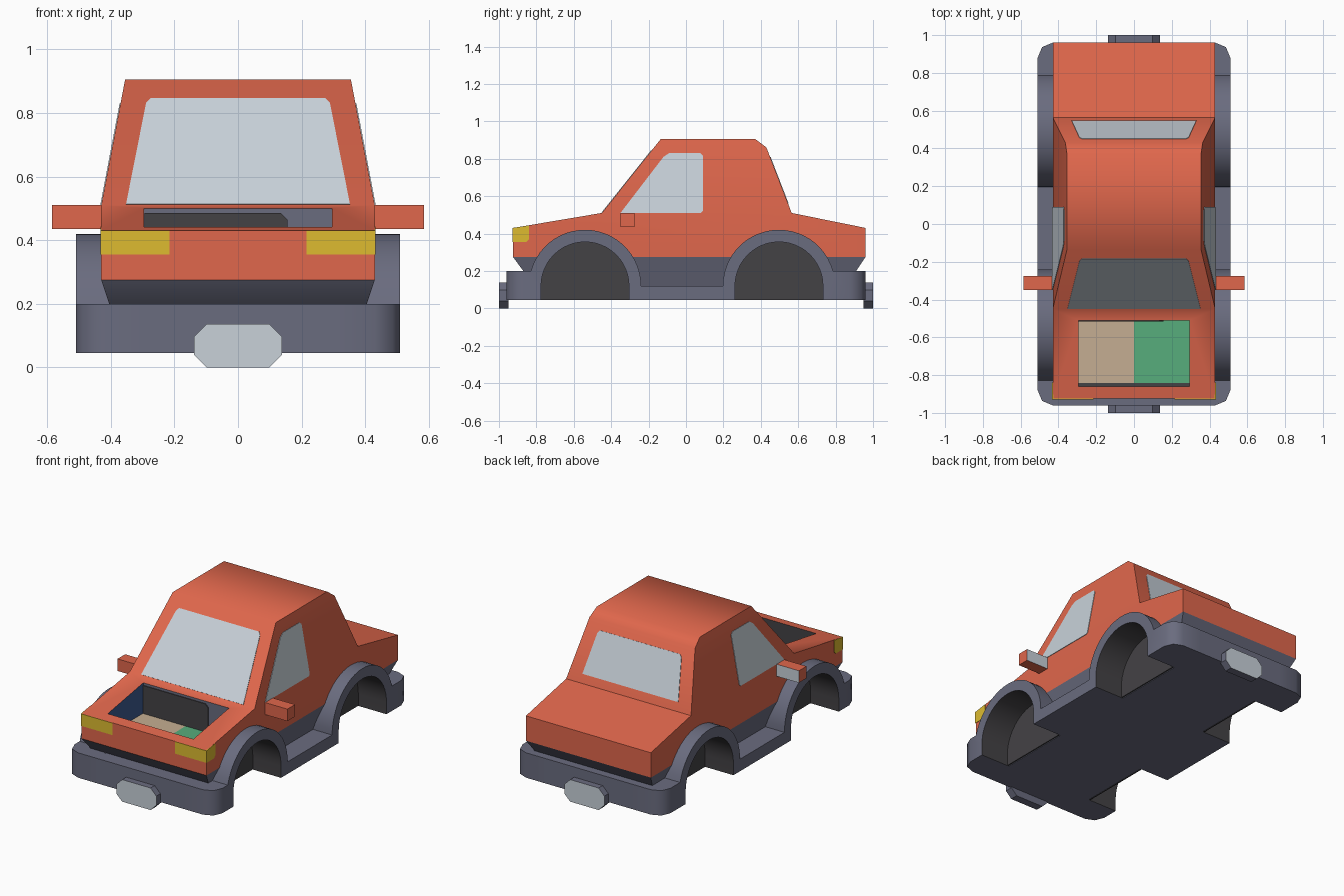
import bpy, bmesh
from math import sin, cos, radians, pi
from mathutils import Vector

cube = bpy.data.objects.get("Cube")
if cube:
    bpy.data.objects.remove(cube, do_unlink=True)


def material(name, hexcode):
    m = bpy.data.materials.new(name)
    m.use_nodes = True
    srgb = [int(hexcode[i:i + 2], 16) / 255 for i in (0, 2, 4)]
    col = [c / 12.92 if c < 0.04 else ((c + 0.055) / 1.055) ** 2.4 for c in srgb] + [1]
    m.diffuse_color = col
    m.node_tree.nodes["Principled BSDF"].inputs["Base Color"].default_value = col
    return m


ORANGE = material("orange paint", "E0674C")
SLATE = material("slate plastic", "6A6C7F")
CHARCOAL = material("charcoal", "444245")
GLASS = material("pale glass", "C8D1D9")
YELLOW = material("headlight yellow", "DDBB30")
TAN = material("engine tan", "C5AE92")
GREEN = material("engine green", "57AD7C")
BLUE = material("engine blue", "3C5A90")


def finish(name, bm, *mats):
    bmesh.ops.recalc_face_normals(bm, faces=bm.faces[:])
    me = bpy.data.meshes.new(name)
    bm.to_mesh(me)
    bm.free()
    ob = bpy.data.objects.new(name, me)
    bpy.context.collection.objects.link(ob)
    for m in mats:
        me.materials.append(m)
    return ob


def loft(rings):
    """Solid through rings with equal numbers of points."""
    bm = bmesh.new()
    vs = [[bm.verts.new(p) for p in r] for r in rings]
    n = len(vs[0])
    for a, b in zip(vs, vs[1:]):
        for i in range(n):
            bm.faces.new((a[i], a[(i + 1) % n], b[(i + 1) % n], b[i]))
    bm.faces.new(vs[0])
    bm.faces.new(vs[-1])
    return bm


def side_prism(profile, x0, x1):
    return loft([[(x, y, z) for y, z in profile] for x in (x0, x1)])


def box(name, lo, hi, *mats):
    (x0, y0, z0), (x1, y1, z1) = lo, hi
    return finish(name, side_prism([(y0, z0), (y1, z0), (y1, z1), (y0, z1)], x0, x1), *mats)


def panel(name, pts, mat):
    """Thin plate lying on the plane of the points."""
    p = [Vector(q) for q in pts]
    n = (p[1] - p[0]).cross(p[-1] - p[0]).normalized() * 0.003
    return finish(name, loft([[q - n for q in p], [q + n for q in p]]), mat)


def smooth(ob):
    bpy.ops.object.select_all(action='DESELECT')
    ob.select_set(True)
    bpy.context.view_layer.objects.active = ob
    bpy.ops.object.shade_smooth_by_angle(angle=radians(55))


def cut(ob, cutters):
    bpy.context.view_layer.objects.active = ob
    for c in cutters:
        mod = ob.modifiers.new("cut", 'BOOLEAN')
        mod.operation, mod.solver, mod.object = 'DIFFERENCE', 'EXACT', c
        bpy.ops.object.modifier_apply(modifier=mod.name)


AXLES = (-0.54, 0.497)
AXLE_Z, R_IN, R_OUT, BASE = 0.12, 0.235, 0.30, 0.045
WIDE, BELT, ROOF = 0.43, 0.51, 0.905


def half_width(z):
    return WIDE - max(0, z - BELT) * 0.19


def arc(y, r, a0, a1, n=24):
    angles = [radians(a0 + (a1 - a0) * i / n) for i in range(n + 1)]
    return [(y + r * cos(a), AXLE_Z + r * sin(a)) for a in angles]


def well_profile(y, r, bottom):
    return [(y - r, bottom)] + arc(y, r, 180, 0) + [(y + r, bottom)]


# Body shell: belt-line part and cabin share one outline
lower = [(0.565, BELT), (0.96, 0.43), (0.96, 0.275), (-0.925, 0.275), (-0.925, 0.43), (-0.45, BELT)]
upper = [(-0.135, ROOF), (0.37, ROOF), (0.43, 0.86)]
outline = lower + upper
bm = bmesh.new()
sides = [[bm.verts.new((s * half_width(z), y, z)) for y, z in outline] for s in (-1, 1)]
n = len(outline)
for i in range(n):
    j = (i + 1) % n
    bm.faces.new((sides[0][i], sides[0][j], sides[1][j], sides[1][i]))
for s in sides:
    bm.faces.new(s[:6])
    bm.faces.new(s[5:] + s[:1])
body = finish("body_shell", bm, ORANGE, SLATE, CHARCOAL, BLUE)

# Lower trim, tapering downwards
rings = []
for z in (0.275, 0.10):
    d = 0.275 - z
    w, f, b = WIDE - d / 3, -0.925 + d * 0.733, 0.96 - d * 0.667
    rings.append([(-w, f, z), (w, f, z), (w, b, z), (-w, b, z)])
trim = finish("lower_trim", loft(rings), SLATE)

# Cut wheel wells and engine bay
wells = [finish("well_cutter", side_prism(well_profile(y, 0.255, 0), s * 0.312, s * 0.6))
         for y in AXLES for s in (-1, 1)]
bay = box("bay_cutter", (-0.295, -0.86, 0.304), (0.295, -0.51, 0.7))
cut(body, wells + [bay])
cut(trim, wells)
for c in wells + [bay]:
    bpy.data.objects.remove(c, do_unlink=True)

# Engine bay colours, by wall direction
for f in body.data.polygons:
    c, nrm = f.center, f.normal
    if abs(c.x) < 0.297 and -0.862 < c.y < -0.508 and 0.3 < c.z < BELT:
        if abs(nrm.z) < 0.1:
            f.material_index = 3 if nrm.x > 0.9 else 2 if nrm.y > 0.9 else 1
        elif nrm.z > 0.999:
            f.material_index = 2
smooth(body)
smooth(trim)
box("bay_floor_right", (-0.295, -0.843, 0.303), (0, -0.51, 0.311), TAN)
box("bay_floor_left", (0, -0.843, 0.303), (0.295, -0.51, 0.311), GREEN)
panel("bay_back_panel", [(-0.294, -0.512, 0.311), (0.155, -0.512, 0.311), (0.155, -0.512, 0.465),
                         (0.135, -0.512, 0.485), (-0.294, -0.512, 0.485)], CHARCOAL)

# Chassis: centre block and side strips with bumpers, arches and sills
box("chassis_centre", (-0.305, -0.96, BASE), (0.305, 0.96, 0.2), SLATE)
strip = [(-0.96, BASE)]
for y in AXLES:
    strip += well_profile(y, R_IN, BASE)
strip += [(0.96, BASE), (0.96, 0.2)]
strip += arc(AXLES[1], R_OUT, 15.5, 180) + arc(AXLES[0], R_OUT, 0, 164.5) + [(-0.96, 0.2)]
for side, s in (("left", 1), ("right", -1)):
    bm = side_prism(strip, s * 0.30, s * 0.51)
    corners = [e for e in bm.edges
               if all(abs(v.co.x) > 0.5 and abs(v.co.y) > 0.95 for v in e.verts)]
    bmesh.ops.bevel(bm, geom=corners, offset=0.08, segments=2, profile=0.5, affect='EDGES')
    ob = finish(side + "_arches_and_sill", bm, SLATE, CHARCOAL)
    # Inner faces of the arches are charcoal
    for f in ob.data.polygons:
        c = f.center
        if abs(f.normal.x) < 0.1 and any(
                (c.y - y) ** 2 + max(0, c.z - AXLE_Z) ** 2 < 0.25 ** 2 for y in AXLES):
            if c.z > BASE + 0.01 and not AXLES[0] + 0.25 < c.y < AXLES[1] - 0.25:
                f.material_index = 1
    smooth(ob)
    for end, y in zip(("front", "rear"), AXLES):
        finish(f"{end}_{side}_well_wall",
               side_prism(well_profile(y, 0.24, BASE + 0.001), s * 0.308, s * 0.316), CHARCOAL)

    # Mirror with reflective rear face
    xs = sorted((s * 0.42, s * 0.585))
    ob = box(side + "_mirror", (xs[0], -0.35, 0.435), (xs[1], -0.275, 0.51), ORANGE, GLASS)
    for f in ob.data.polygons:
        f.material_index = int(f.normal.y > 0.9)

    # Headlight wrapping the corner
    panel(side + "_headlight_front", [(s * 0.215, -0.925, 0.355), (s * 0.432, -0.925, 0.355),
                                      (s * 0.432, -0.925, 0.43), (s * 0.215, -0.925, 0.43)], YELLOW)
    panel(side + "_headlight_side", [(s * WIDE, -0.928, 0.355), (s * WIDE, -0.855, 0.355),
                                     (s * WIDE, -0.84, 0.37), (s * WIDE, -0.84, 0.443),
                                     (s * WIDE, -0.928, 0.43)], YELLOW)

    # Side window
    shape = [(-0.35, BELT), (0.08, BELT), (0.09, 0.52), (0.09, 0.815), (0.075, 0.83),
             (-0.09, 0.83), (-0.12, 0.81)]
    panel(side + "_window", [(s * half_width(z), y, z) for y, z in shape], GLASS)


# Windscreen and rear window, lying on the sloping cabin faces
def slope_window(name, a, b, z0, z1, w0, w1):
    def at(x, z):
        return (x, a[0] + (b[0] - a[0]) * (z - a[1]) / (b[1] - a[1]), z)
    half = [(w0, z0), (w1 + 0.004, z1 - 0.015), (w1 - 0.01, z1)]
    panel(name, [at(x, z) for x, z in half] + [at(-x, z) for x, z in reversed(half)], GLASS)


slope_window("windscreen", (-0.45, BELT), (-0.135, ROOF), 0.512, 0.845, 0.352, 0.285)
slope_window("rear_window", (0.565, BELT), (0.43, 0.86), 0.56, 0.808, 0.33, 0.285)

# Eight-sided number plates with pale outer faces
quarter = [(0.138, 0.04), (0.138, 0.097), (0.098, 0.137)]
octagon = [(0.098, 0)] + quarter
octagon += [(-x, z) for x, z in reversed(octagon)]
for end, s in (("front", -1), ("rear", 1)):
    ob = finish(end + "_plate", loft([[(x, s * y, z) for x, z in octagon] for y in (0.95, 1.0)]),
                SLATE, GLASS)
    for f in ob.data.polygons:
        f.material_index = int(f.normal.y * s > 0.9)
